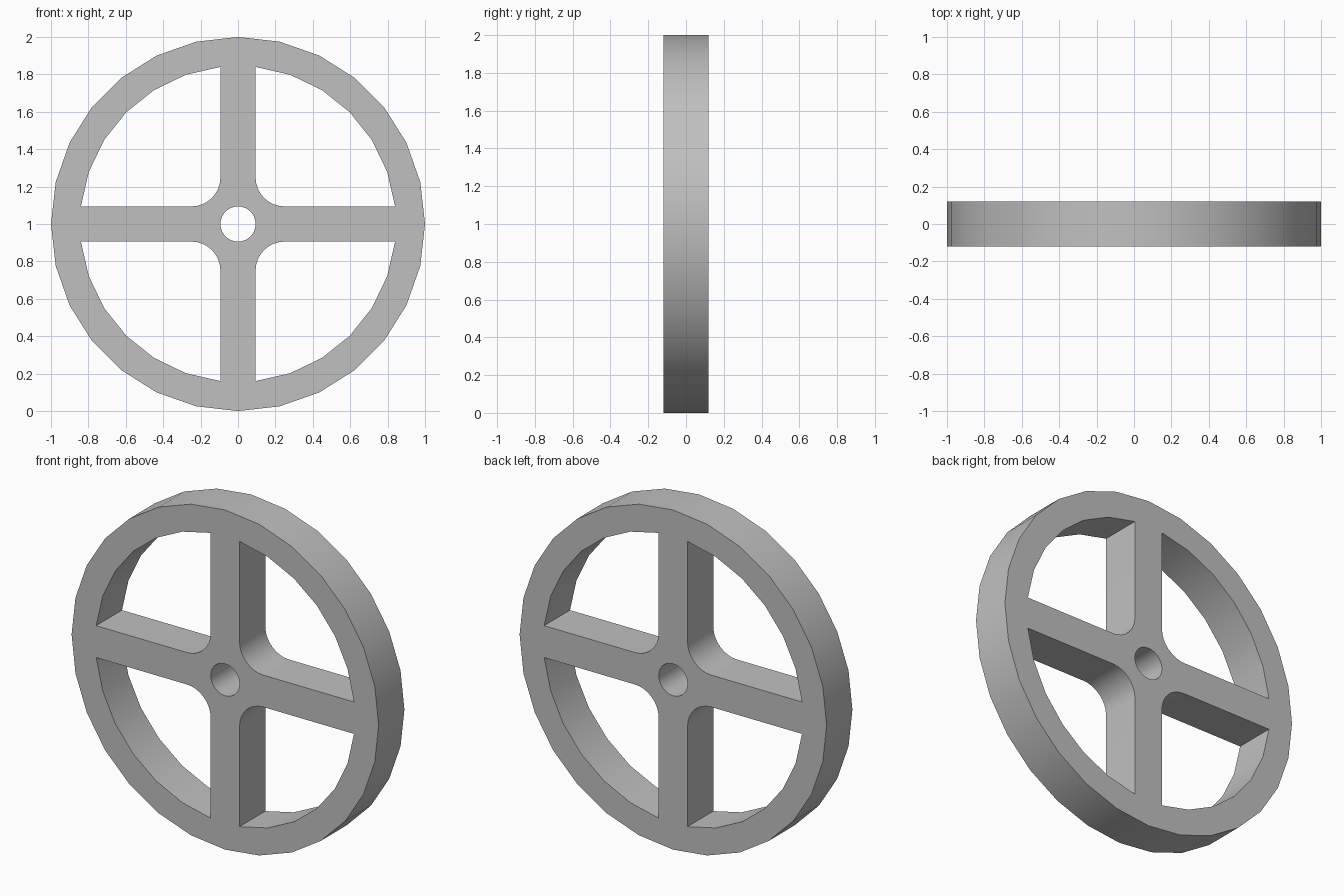
import bpy
import bmesh
from math import radians, degrees, asin, sin, cos
from mathutils import Matrix

RIM, INNER, HOLE = 1.0, 0.845, 0.094
SPOKE, FILLET, DEPTH = 0.094, 0.155, 0.12

default = bpy.data.objects.get("Cube")
if default:
    bpy.data.objects.remove(default, do_unlink=True)

# Single grey material
grey = bpy.data.materials.new("plain grey")
grey.use_nodes = True
color = (0.53, 0.53, 0.53, 1)
grey.diffuse_color = color
grey.node_tree.nodes["Principled BSDF"].inputs["Base Color"].default_value = color


def arc(radius, start, end, steps, centre=(0, 0)):
    """Points along an arc, both ends included, angles in degrees."""
    angles = [radians(start + (end - start) * i / steps) for i in range(steps + 1)]
    return [(centre[0] + radius * cos(a), centre[1] + radius * sin(a)) for a in angles]


def turn(points, quarter):
    for _ in range(quarter):
        points = [(-y, x) for x, y in points]
    return points


# Outlines: rim, axle hole and four openings with a rounded hub corner
edge = degrees(asin(SPOKE / INNER))
corner = SPOKE + FILLET
opening = arc(INNER, edge, 90 - edge, 6) + arc(FILLET, 180, 270, 8, (corner, corner))
outlines = [arc(RIM, 0, 360, 28)[:-1], arc(HOLE, 0, 360, 28)[:-1]]
outlines += [turn(opening, q) for q in range(4)]

# Filled profile, extruded to the wheel's thickness
curve = bpy.data.curves.new("wheel_profile", 'CURVE')
curve.dimensions = '2D'
curve.fill_mode = 'BOTH'
curve.extrude = DEPTH
for outline in outlines:
    spline = curve.splines.new('POLY')
    spline.points.add(len(outline) - 1)
    for point, (x, y) in zip(spline.points, outline):
        point.co = (x, y, 0, 1)
    spline.use_cyclic_u = True

profile = bpy.data.objects.new("wheel_profile", curve)
bpy.context.scene.collection.objects.link(profile)
bpy.context.view_layer.update()
depsgraph = bpy.context.evaluated_depsgraph_get()
mesh = bpy.data.meshes.new_from_object(profile.evaluated_get(depsgraph))
bpy.data.objects.remove(profile, do_unlink=True)

# Stand the wheel upright on the floor
bm = bmesh.new()
bm.from_mesh(mesh)
bmesh.ops.remove_doubles(bm, verts=bm.verts, dist=0.0001)
bmesh.ops.recalc_face_normals(bm, faces=bm.faces)
bm.transform(Matrix.Translation((0, 0, RIM)) @ Matrix.Rotation(radians(90), 4, 'X'))
bm.to_mesh(mesh)
bm.free()

mesh.materials.clear()
mesh.materials.append(grey)
wheel = bpy.data.objects.new("spoked_wheel", mesh)
bpy.context.scene.collection.objects.link(wheel)
bpy.ops.object.select_all(action='DESELECT')
wheel.select_set(True)
bpy.context.view_layer.objects.active = wheel
bpy.ops.object.shade_smooth_by_angle(angle=radians(30))
